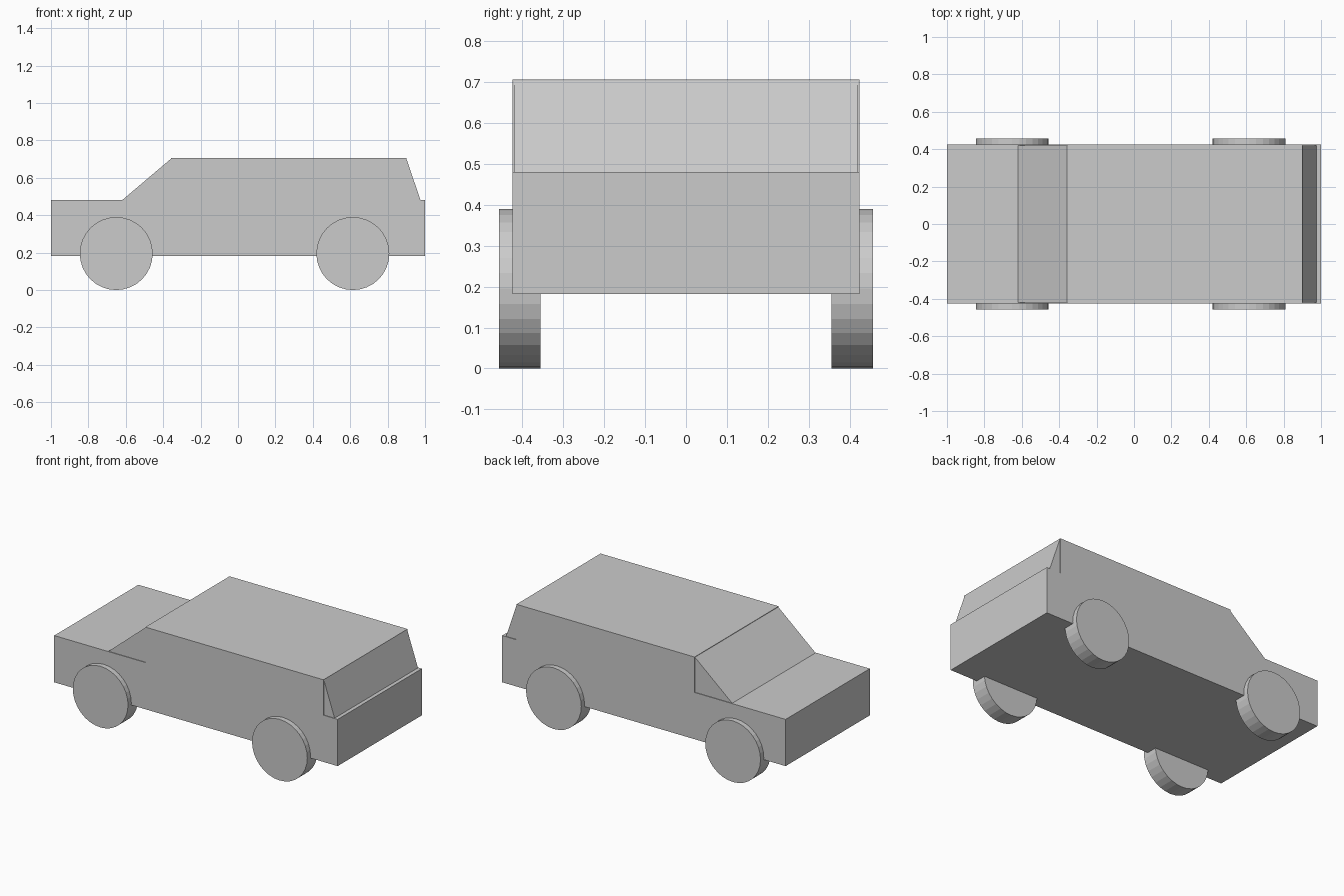
import bpy, bmesh, math

if "Cube" in bpy.data.objects:
    bpy.data.objects.remove(bpy.data.objects["Cube"])


def extrude_profile(name, profile, half_width):
    """Extrude a side profile of (x, z) points across the car, centred on y = 0."""
    bm = bmesh.new()
    face = bm.faces.new([bm.verts.new((x, -half_width, z)) for x, z in profile])
    new = bmesh.ops.extrude_face_region(bm, geom=[face])["geom"]
    verts = [v for v in new if isinstance(v, bmesh.types.BMVert)]
    bmesh.ops.translate(bm, verts=verts, vec=(0, 2 * half_width, 0))
    bmesh.ops.recalc_face_normals(bm, faces=bm.faces)
    mesh = bpy.data.meshes.new(name)
    bm.to_mesh(mesh)
    bm.free()
    obj = bpy.data.objects.new(name, mesh)
    bpy.context.collection.objects.link(obj)
    return obj


BOTTOM, DECK, ROOF = 0.182, 0.48, 0.706
CABIN_FRONT, CABIN_BACK = -0.357, 0.9

# Body: full-length lower box with the upright cabin block
extrude_profile("body", [
    (-1, BOTTOM), (1, BOTTOM), (1, DECK), (CABIN_BACK, DECK),
    (CABIN_BACK, ROOF), (CABIN_FRONT, ROOF), (CABIN_FRONT, DECK), (-1, DECK),
], 0.424)

# Sloping windscreen and rear window wedges, slightly inset from the sides
for name, tip, cabin in (("windscreen", -0.62, CABIN_FRONT),
                         ("rear_window", 0.976, CABIN_BACK)):
    extrude_profile(name, [(tip, DECK), (cabin, DECK), (cabin, ROOF - 0.003)], 0.42)

# Wheels
RADIUS, INNER, OUTER = 0.195, 0.355, 0.457
for end, x in (("front", -0.651), ("rear", 0.614)):
    for side, sign in (("right", -1), ("left", 1)):
        bpy.ops.mesh.primitive_cylinder_add(
            vertices=32, radius=RADIUS, depth=OUTER - INNER,
            location=(x, sign * (INNER + OUTER) / 2, RADIUS),
            rotation=(math.pi / 2, 0, 0))
        bpy.context.object.name = f"{end}_{side}_wheel"
